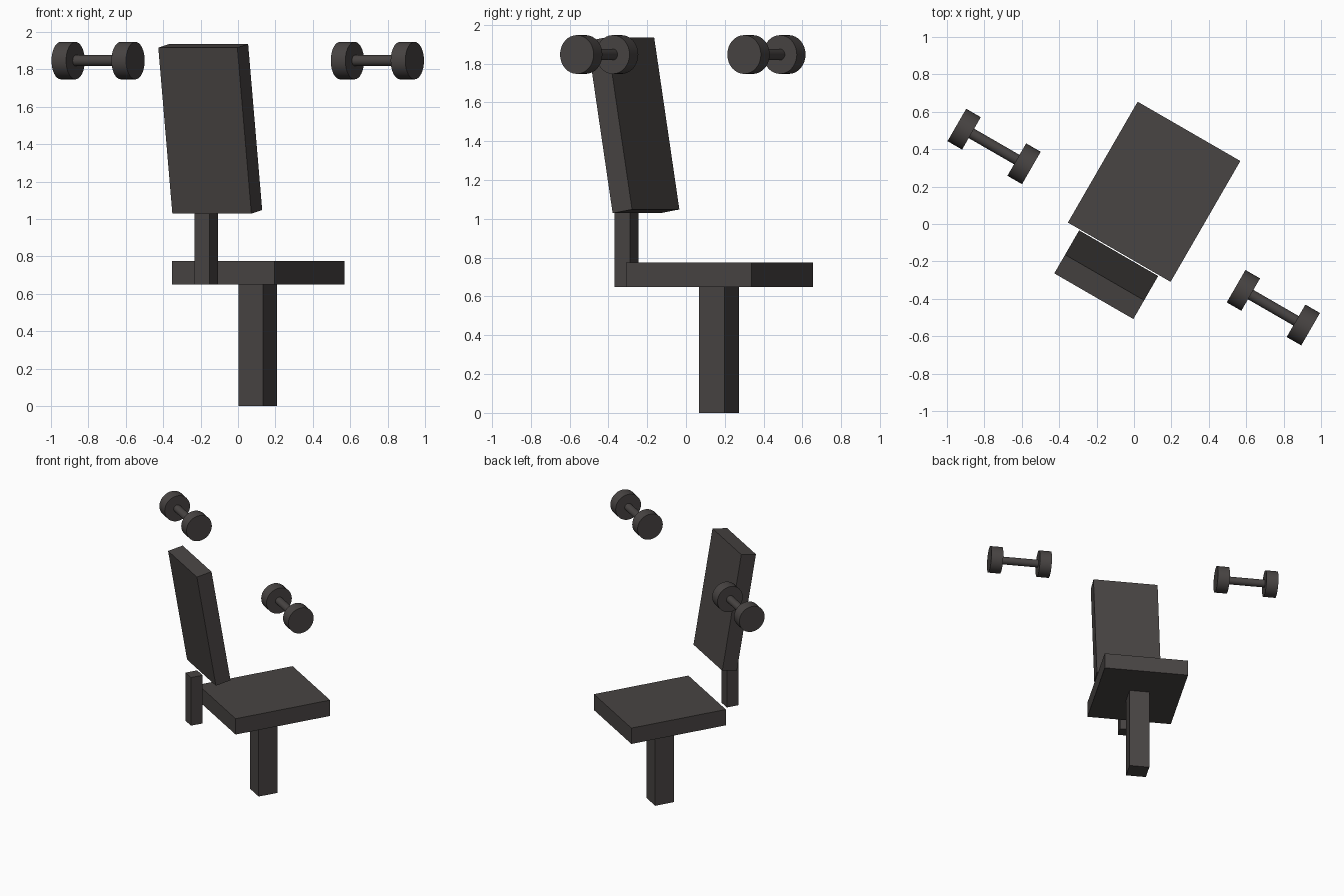
import bpy
from math import radians
from mathutils import Matrix

cube = bpy.data.objects.get("Cube")
if cube:
    bpy.data.objects.remove(cube, do_unlink=True)

# One dark warm grey for everything
grey = bpy.data.materials.new("dark_grey")
grey.use_nodes = True
colour = (0.065, 0.058, 0.056, 1)
grey.diffuse_color = colour
grey.node_tree.nodes["Principled BSDF"].inputs["Base Color"].default_value = colour

# The whole bench is turned about the vertical axis
TURN = Matrix.Rotation(radians(-30), 4, 'Z')
MID = 0.007


def finish(name, place):
    ob = bpy.context.object
    ob.name = name
    ob.data.name = name
    ob.data.materials.append(grey)
    ob.matrix_world = TURN @ place
    return ob


def box(name, size, centre, tilt=0):
    bpy.ops.mesh.primitive_cube_add(size=1)
    bpy.context.object.data.transform(Matrix.Diagonal((*size, 1)))
    finish(name, Matrix.Translation(centre) @ Matrix.Rotation(radians(tilt), 4, 'X'))


def cylinder(name, radius, length, centre):
    bpy.ops.mesh.primitive_cylinder_add(vertices=32, radius=radius, depth=length)
    bpy.ops.object.shade_smooth_by_angle(angle=radians(35))
    finish(name, Matrix.Translation(centre) @ Matrix.Rotation(radians(90), 4, 'Y'))


# Bench
box("base_leg", (0.15, 0.15, 0.65), (MID, 0.2, 0.325))
box("seat", (0.634, 0.746, 0.125), (MID, 0.203, 0.7125))
box("back_post", (0.092, 0.092, 0.38), (MID, -0.35, 0.84))
box("backrest", (0.488, 0.117, 0.9), (MID, -0.309, 1.4825), tilt=9.6)

# Dumbbells, one on each side
for side, sign in (("right", -1), ("left", 1)):
    x, y, z = MID + sign * 0.862, -0.015, 1.847
    cylinder(f"{side}_dumbbell_handle", 0.029, 0.3, (x, y, z))
    for end, offset in (("inner", -sign), ("outer", sign)):
        cylinder(f"{side}_dumbbell_{end}_weight", 0.1, 0.09, (x + offset * 0.185, y, z))
